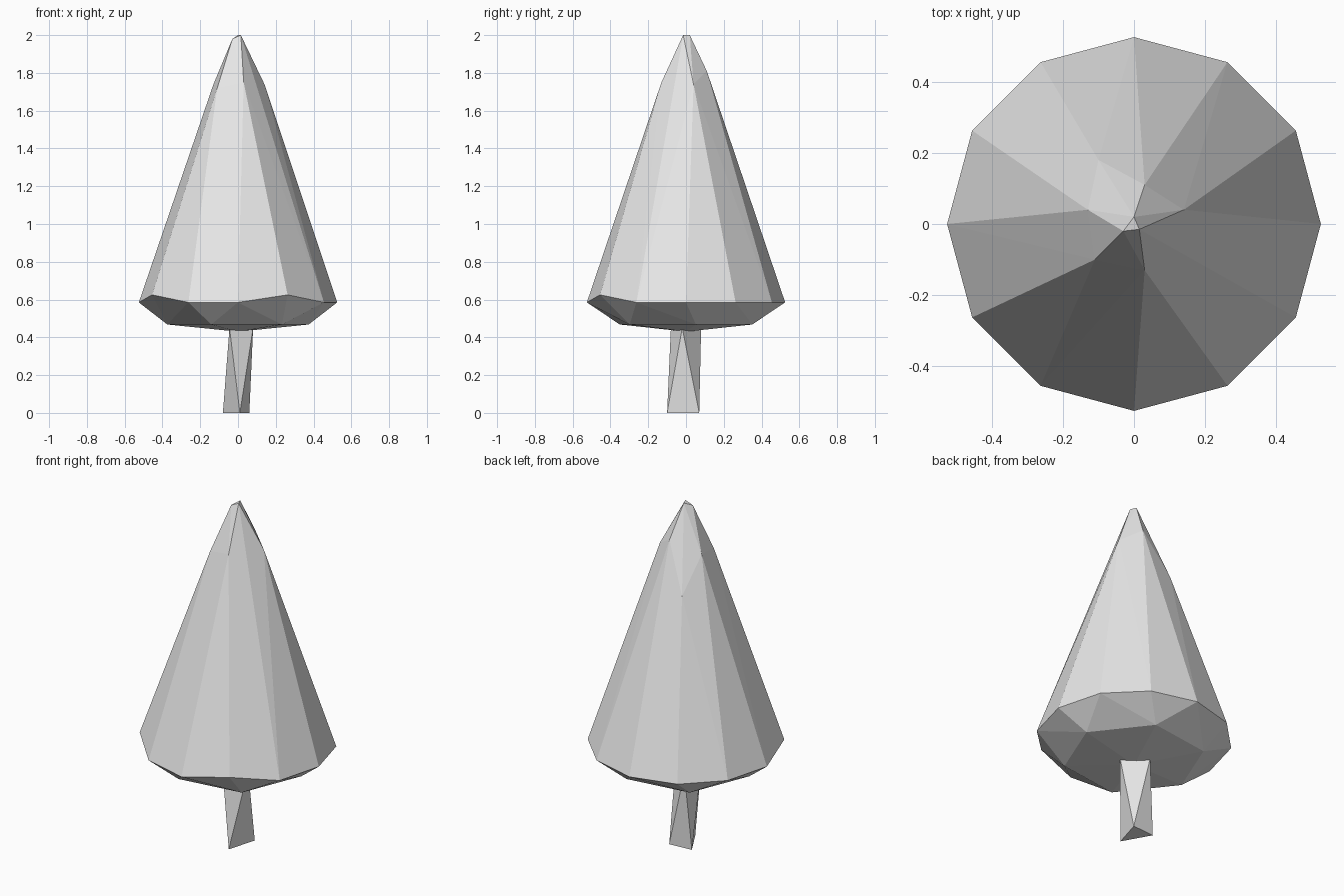
import bpy
import bmesh
from math import cos, sin, radians

if "Cube" in bpy.data.objects:
    bpy.data.objects.remove(bpy.data.objects["Cube"], do_unlink=True)


def make_material(name, color):
    mat = bpy.data.materials.new(name)
    mat.use_nodes = True
    mat.diffuse_color = color
    mat.node_tree.nodes["Principled BSDF"].inputs["Base Color"].default_value = color
    return mat


def hull_object(name, points, mat):
    """Wrap a faceted skin around a set of points."""
    bm = bmesh.new()
    for p in points:
        bm.verts.new(p)
    result = bmesh.ops.convex_hull(bm, input=bm.verts[:])
    loose = [v for v in bm.verts if not v.link_faces]
    bmesh.ops.delete(bm, geom=loose, context='VERTS')
    bmesh.ops.recalc_face_normals(bm, faces=bm.faces[:])
    mesh = bpy.data.meshes.new(name)
    bm.to_mesh(mesh)
    bm.free()
    mesh.materials.append(mat)
    obj = bpy.data.objects.new(name, mesh)
    bpy.context.collection.objects.link(obj)
    return obj


def ring(radius, z, count, turn=0):
    angles = [radians(turn + 360 * i / count) for i in range(count)]
    return [(radius * cos(a), radius * sin(a), z) for a in angles]


grey = make_material("light grey", (0.8, 0.8, 0.8, 1))

# Foliage: twelve-sided rim, six points below it, tapering unevenly to the tip
rim = ring(0.525, 0.585, 12)
for i in (7, 10):
    x, y, z = rim[i]
    rim[i] = (x, y, 0.625)
underside = ring(0.378, 0.468, 6, turn=8) + [(0, 0, 0.43)]
shoulder = [(-0.13, 0.04, 1.74), (-0.10, 0.18, 1.54), (0.03, 0.11, 1.81),
            (0.14, 0.04, 1.74), (0.03, -0.13, 1.75), (-0.11, -0.10, 1.72)]
tip = [(-0.03, -0.02, 1.98), (0.015, -0.015, 2.0), (0, 0.02, 2.0)]
hull_object("foliage", rim + underside + shoulder + tip, grey)

# Trunk: triangular foot twisted against a triangular top
foot = [(-0.08, 0.06, 0), (0.01, -0.10, 0), (0.06, 0.07, 0)]
top = [(-0.045, -0.08, 0.45), (0.08, -0.02, 0.45), (-0.045, 0.08, 0.45)]
hull_object("trunk", foot + top, grey)
